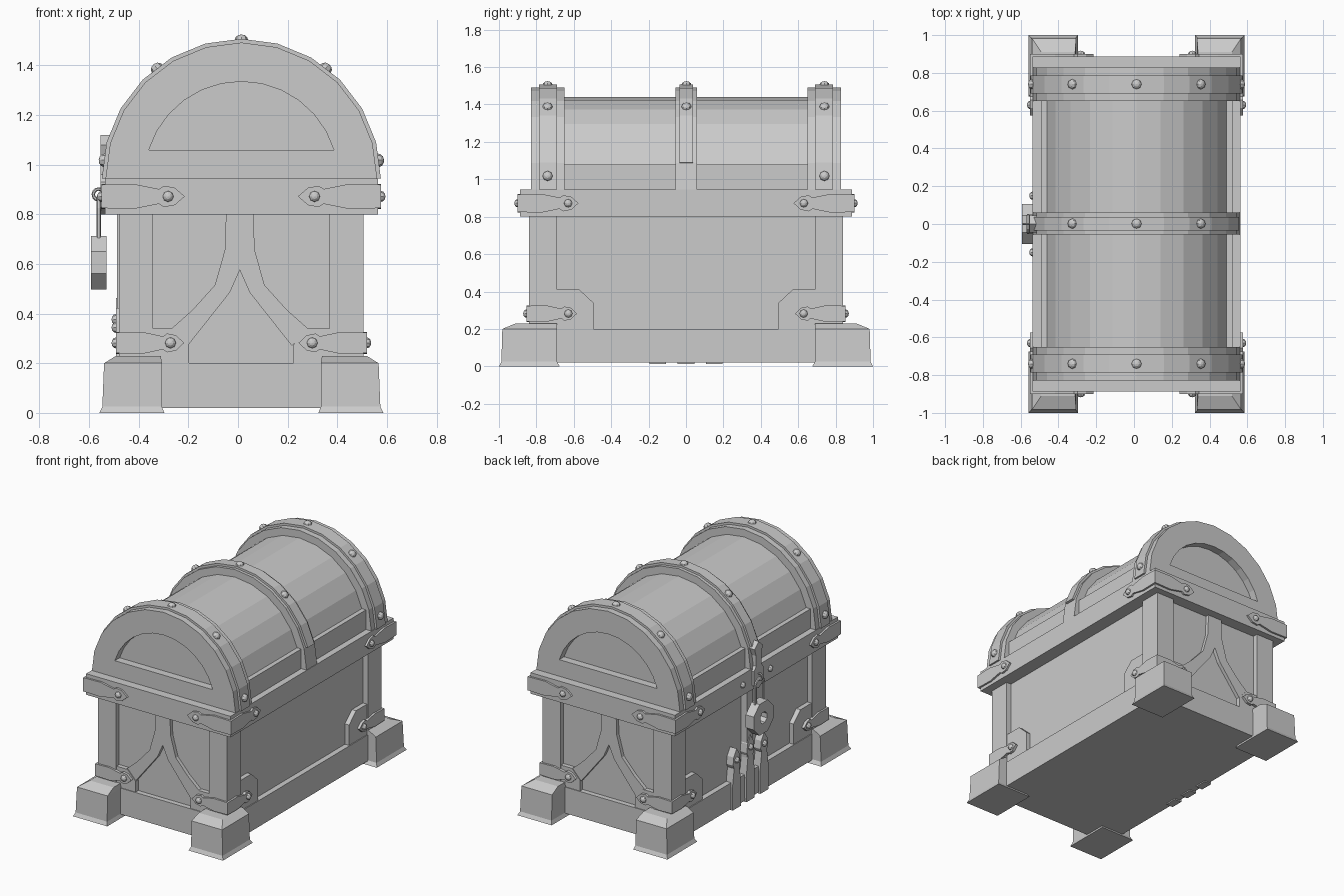
import bpy, bmesh, math
from mathutils import Vector, Matrix

if "Cube" in bpy.data.objects:
    bpy.data.objects.remove(bpy.data.objects["Cube"])

CX, CZ = 0.0135, 0.945            # lid axis / symmetry line
grey = bpy.data.materials.new("plain grey")
grey.diffuse_color = (0.6, 0.6, 0.6, 1)
grey.use_nodes = True
grey.node_tree.nodes["Principled BSDF"].inputs["Base Color"].default_value = grey.diffuse_color


def finish(name, bm):
    bmesh.ops.recalc_face_normals(bm, faces=bm.faces[:])
    me = bpy.data.meshes.new(name)
    bm.to_mesh(me)
    bm.free()
    me.materials.append(grey)
    ob = bpy.data.objects.new(name, me)
    bpy.context.collection.objects.link(ob)
    return ob


def place(axis, u, v, w):
    return (u, w, v) if axis == 'y' else (w, u, v)


def prism(name, pts, axis, a, b, hole=None):
    """Extrude a (horizontal, z) outline along an axis, optionally with a hole."""
    bm = bmesh.new()
    n = len(pts)
    loops = [[bm.verts.new(place(axis, u, v, w)) for u, v in p]
             for p in ([pts, hole] if hole else [pts]) for w in (a, b)]

    def skin(p, q):
        for i in range(n):
            j = (i + 1) % n
            bm.faces.new((p[i], p[j], q[j], q[i]))
    skin(loops[0], loops[1])
    if hole:
        skin(loops[2], loops[3])
        skin(loops[0], loops[2])
        skin(loops[1], loops[3])
    else:
        bm.faces.new(loops[0])
        bm.faces.new(loops[1])
    return finish(name, bm)


def box(name, x0, x1, y0, y1, z0, z1):
    return prism(name, [(x0, z0), (x1, z0), (x1, z1), (x0, z1)], 'y', y0, y1)


def arc(r, a0=0, a1=180, n=12):
    return [(CX + r * math.cos(math.radians(a0 + (a1 - a0) * i / n)),
             CZ + r * math.sin(math.radians(a0 + (a1 - a0) * i / n))) for i in range(n + 1)]


rivets = bmesh.new()


def rivet(pos, normal, r=0.022):
    rot = Vector((0, 0, 1)).rotation_difference(Vector(normal)).to_matrix().to_4x4()
    m = Matrix.Translation(pos) @ rot @ Matrix.Diagonal((1, 1, 0.8, 1))
    bmesh.ops.create_uvsphere(rivets, u_segments=8, v_segments=6, radius=r, matrix=m)


def strap_outline(length, half):
    """Strap along +s with a narrow neck and arrow-shaped head."""
    side = [(0, .94), (.39, 1), (.69, .6), (.75, .86), (.88, .7)]
    return ([(s * length, t * half) for s, t in side] + [(length, 0)]
            + [(s * length, -t * half) for s, t in reversed(side)])


# Body and base
box("body_panels", CX - .455, CX + .455, -.805, .805, .19, .82)
box("base", CX - .4925, CX + .4925, -.84, .84, .02, .2)
box("rim", CX - .55, CX + .55, -.887, .887, .8, .945)

for sx in (-1, 1):
    # Lid side rails
    a, b = sorted((CX + sx * .45, CX + sx * .507))
    box("lid_side_rail", a, b, -.7, .7, .94, 1.08)
    for sy in (-1, 1):
        # Corner posts
        a, b = sorted((CX + sx * .355, CX + sx * .4925))
        c, d = sorted((sy * .69, sy * .84))
        box("corner_post", a, b, c, d, .19, .81)

        # Feet with flared bottoms and sloped tops
        bm = bmesh.new()
        prev = None
        for z, x0, x1, y0, y1 in [(0, .31, .572, .675, 1), (.025, .32, .56, .69, .987),
                                  (.2, .32, .553, .69, .982), (.23, .325, .505, .69, .91)]:
            ring = [bm.verts.new((CX + sx * x, sy * y, z))
                    for x, y in [(x0, y0), (x1, y0), (x1, y1), (x0, y1)]]
            if prev:
                for i in range(4):
                    j = (i + 1) % 4
                    bm.faces.new((prev[i], prev[j], ring[j], ring[i]))
            else:
                bm.faces.new(ring)
            prev = ring
        bm.faces.new(prev)
        finish("foot", bm)

        # Corner straps on rim and posts, on the end and side faces
        for z, hx, hy, lx, ly, half in [(.872, .55, .887, .335, .325, .05),
                                        (.282, .4925, .84, .275, .27, .044)]:
            o = strap_outline(lx, half)
            prism("end_strap", [(CX + sx * (hx + .013 - s), z + t) for s, t in o], 'y',
                  sy * (hy - .02), sy * (hy + .013))
            rivet((CX + sx * (hx + .013 - lx * .8), sy * (hy + .013), z), (0, sy, 0))
            o = strap_outline(ly, half)
            prism("side_strap", [(sy * (hy + .013 - s), z + t) for s, t in o], 'x',
                  CX + sx * (hx - .02), CX + sx * (hx + .013))
            rivet((CX + sx * (hx + .013), sy * (hy + .013 - ly * .83), z), (sx, 0, 0))

        # Gusset plates beside the posts
        prism("side_gusset", [(sy * y, z) for y, z in
              [(.7, .19), (.7, .41), (.57, .41), (.495, .34), (.495, .19)]],
              'x', CX + sx * .45, CX + sx * .487)
        prism("end_gusset", [(CX + sx * x, z) for x, z in
              [(.36, .19), (.36, .34), (.27, .34), (.21, .275), (.21, .19)]],
              'y', sy * .8, sy * .835)

# End decoration: inverted-Y brace
half = [(.055, .81), (.06, .657), (.1, .515), (.19, .415), (.28, .335), (.21, .27), (.04, .485)]
for sy in (-1, 1):
    pts = [(.007 + x, z) for x, z in half] + [(.007, .575)] \
        + [(.007 - x, z) for x, z in reversed(half)]
    prism("end_brace", pts, 'y', sy * .8, sy * .83)

# Lid barrel, end frames with recessed panels, and bands
prism("lid_barrel", arc(.495), 'y', -.775, .775)
ends = [(sy * .74, 7.5) for sy in (-1, 1)]
for sy in (-1, 1):
    prism("lid_end_frame", arc(.547), 'y', sy * .65, sy * .828, hole=arc(.39, 17, 163))
    prism("end_band", arc(.562) + arc(.53)[::-1], 'y', sy * .69, sy * .785)
prism("middle_band", arc(.547) + arc(.47)[::-1], 'y', -.055, .06)
prism("middle_band_strip", arc(.562, 15, 165, 10) + arc(.53, 15, 165, 10)[::-1], 'y', -.035, .038)
for y, angles in [(-.74, (7.5, 52.5, 90, 127.5, 172.5)), (.002, (52.5, 90, 127.5)),
                  (.74, (7.5, 52.5, 90, 127.5, 172.5))]:
    for ang in angles:
        c, s = math.cos(math.radians(ang)), math.sin(math.radians(ang))
        rivet((CX + .558 * c, y, CZ + .558 * s), (c, 0, s), .027)

# Lock side: vertical straps, hasp and rivets
XL = CX - .4925
for y, top in [(-.15, .41), (0, .45), (.15, .41)]:
    prism("lock_strap", [(y + t, .012 + s) for s, t in strap_outline(top, .047)], 'x',
          XL - .013, XL + .04)
    rivet((XL - .013, y, .012 + top * .81), (-1, 0, 0))
    if y:
        rivet((CX - .55, y, .872), (-1, 0, 0))
box("lock_centre_strap", XL - .008, XL + .04, -.03, .03, .3, .81)
prism("hasp", [(0, 1.12), (.045, 1.08), (.028, 1.03), (.028, .96), (.05, .93), (.05, .83), (0, .8),
               (-.05, .83), (-.05, .93), (-.028, .96), (-.028, 1.03), (-.045, 1.08)], 'x',
      CX - .568, CX - .52)
finish("rivets", rivets)


# Padlock: octagonal body with hole, shackle and staple ring
def polygon(r, z, n=8):
    return [(r * math.cos(math.pi * (2 * i + 1) / n), z + r * math.sin(math.pi * (2 * i + 1) / n))
            for i in range(n)]


prism("padlock_body", polygon(.116, .605), 'x', -.592, -.53, hole=polygon(.04, .605))

path = [(.045, .69)] + [(.045 * math.cos(math.pi * i / 6), .825 + .045 * math.sin(math.pi * i / 6))
                        for i in range(7)] + [(-.045, .69)]
bm = bmesh.new()
rings = []
for i, (y, z) in enumerate(path):
    p, q = path[max(i - 1, 0)], path[min(i + 1, len(path) - 1)]
    d = Vector((q[0] - p[0], q[1] - p[1])).normalized()
    rings.append([bm.verts.new((-.561 + .009 * math.cos(a), y - d.y * .009 * math.sin(a),
                                z + d.x * .009 * math.sin(a)))
                  for a in [math.tau * k / 6 for k in range(6)]])
for p, q in zip(rings, rings[1:]):
    for k in range(6):
        bm.faces.new((p[k], p[(k + 1) % 6], q[(k + 1) % 6], q[k]))
finish("padlock_shackle", bm)

bpy.ops.mesh.primitive_torus_add(major_radius=.022, minor_radius=.007, major_segments=12,
                                 minor_segments=6, location=(-.561, 0, .88),
                                 rotation=(math.pi / 2, 0, 0))
staple = bpy.context.object
staple.name = "staple_ring"
staple.data.materials.append(grey)
